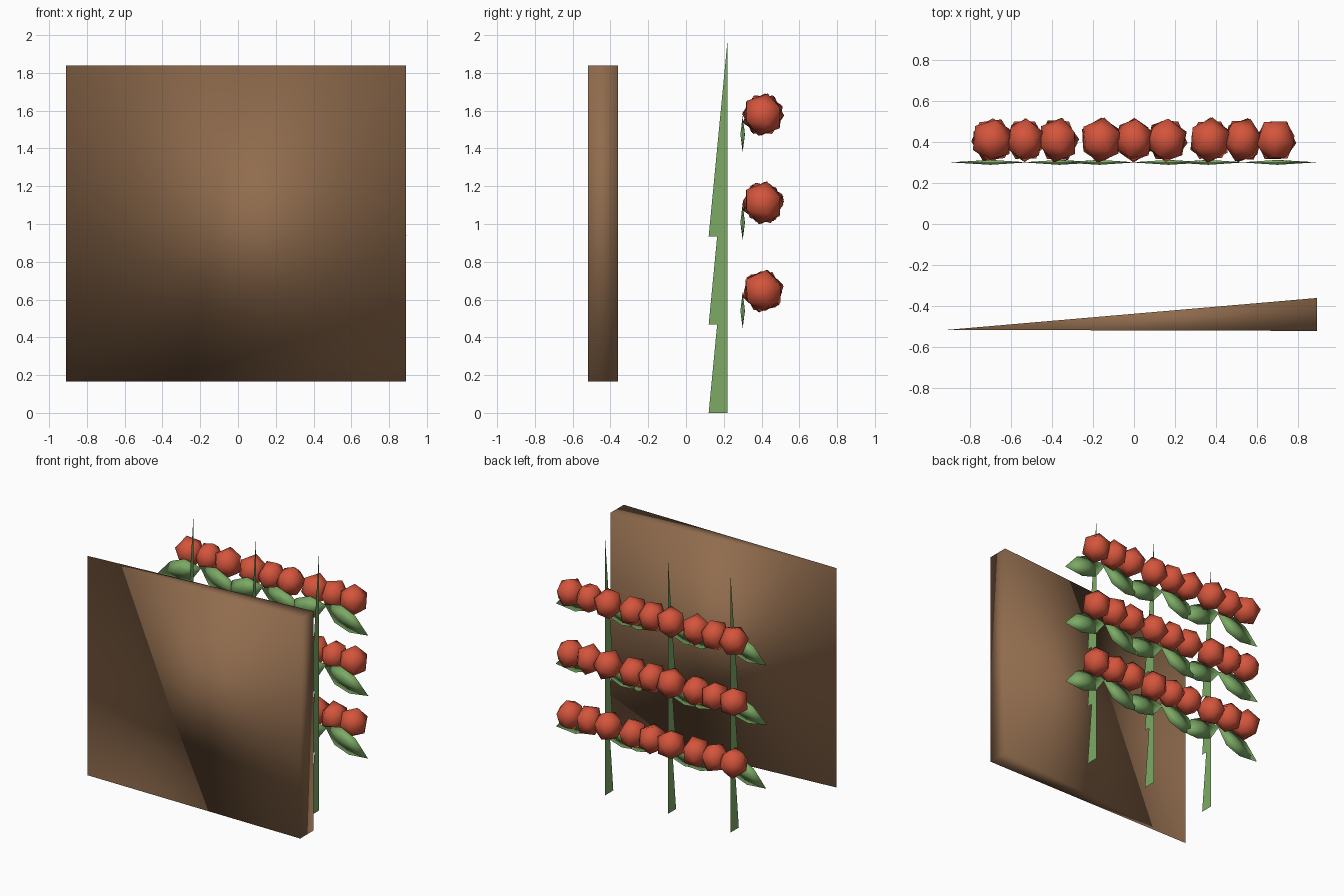
import bpy, math, random
from mathutils import Matrix, Vector

if "Cube" in bpy.data.objects:
    bpy.data.objects.remove(bpy.data.objects["Cube"])

random.seed(4)


def material(name, rgb):
    m = bpy.data.materials.new(name)
    m.diffuse_color = (*rgb, 1)
    m.use_nodes = True
    m.node_tree.nodes["Principled BSDF"].inputs["Base Color"].default_value = m.diffuse_color
    return m


BROWN = material("brown", (0.28, 0.15, 0.075))
GREEN = material("green", (0.2, 0.4, 0.13))
RED = material("red", (0.66, 0.09, 0.045))


def add_mesh(name, verts, faces, mat):
    me = bpy.data.meshes.new(name)
    me.from_pydata(verts, [], faces)
    me.materials.append(mat)
    me.shade_smooth()
    ob = bpy.data.objects.new(name, me)
    bpy.context.collection.objects.link(ob)
    return ob


# wedge-shaped panel: triangular plan extruded upwards
plan = [(-0.91, -0.515), (0.89, -0.52), (0.89, -0.36)]
add_mesh("wedge_panel", [(x, y, z) for z in (0.165, 1.84) for x, y in plan],
         [(2, 1, 0), (3, 4, 5), (0, 1, 4, 3), (1, 2, 5, 4), (2, 0, 3, 5)], BROWN)


def stem(x, z):
    # thin blade tapering to a point
    add_mesh("stem", [(x, 0.12, z), (x, 0.22, z), (x, 0.22, z + 1.04)], [(0, 1, 2)], GREEN)


def leaf(x, z, side):
    # faceted lens pointing outwards and drooping
    outline = [(-0.19, 0), (-0.07, -0.08), (0.06, -0.075), (0.205, 0),
               (0.06, 0.075), (-0.07, 0.08)]
    a = math.radians(random.uniform(-25, -15))
    pts = [(u, 0, w) for u, w in outline] + [(0, -0.012, 0), (0, 0.012, 0)]
    verts = []
    for u, v, w in pts:
        du = u * math.cos(a) - w * math.sin(a)
        dw = u * math.sin(a) + w * math.cos(a)
        verts.append((x + side * (0.168 + du), 0.3 + v, z + dw))
    faces = []
    for i in range(6):
        j = (i + 1) % 6
        faces += [(i, j, 6), (j, i, 7)]
    if side < 0:
        faces = [f[::-1] for f in faces]
    add_mesh("leaf", verts, faces, GREEN)


def bloom(x, z, width):
    # low-poly bud with a random turn
    bpy.ops.mesh.primitive_ico_sphere_add(subdivisions=1, radius=0.115)
    ob = bpy.context.object
    ob.name = "bloom"
    turn = Matrix.Rotation(random.uniform(0, 6.28), 4, Vector((0.3, 1, 0.2)))
    ob.data.transform(Matrix.Diagonal((width, 0.97, 1, 1)) @ turn)
    ob.location = (x, 0.408, z)
    ob.data.materials.append(RED)
    ob.data.shade_smooth()


# three by three plants
for row in range(3):
    dz = 0.467 * row
    for x in (-0.53, 0, 0.53):
        stem(x, dz)
        for side in (-1, 1):
            leaf(x, 0.54 + dz, side)
        for off, width in ((-0.16, 0.92), (0, 0.85), (0.16, 0.9)):
            bloom(x + off, 0.645 + dz, width)
